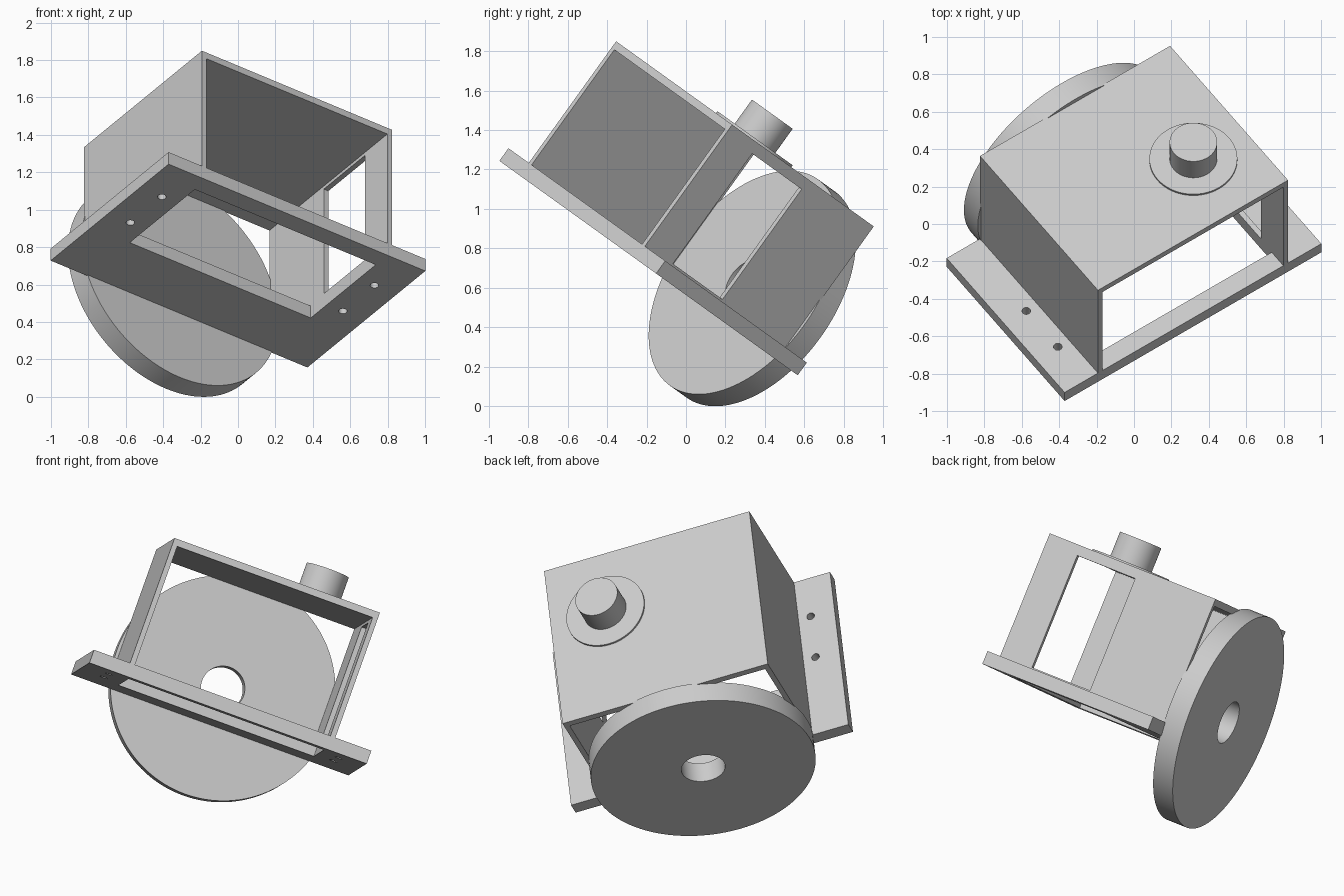
import bpy
import math
from mathutils import Matrix, Vector

default = bpy.data.objects.get("Cube")
if default:
    bpy.data.objects.remove(default, do_unlink=True)

# One plain grey for every part
grey = bpy.data.materials.new("light_grey")
grey.use_nodes = True
grey.diffuse_color = (0.6, 0.6, 0.6, 1)
grey.node_tree.nodes["Principled BSDF"].inputs["Base Color"].default_value = (0.6, 0.6, 0.6, 1)

# The whole assembly is modelled upright, then tilted as one
TILT = (Matrix.Translation((0, -0.19, 0.70))
        @ Matrix.Rotation(math.radians(-35.7), 4, 'X')
        @ Matrix.Rotation(math.radians(35.5), 4, 'Z'))


def box(name, low, high):
    low, high = Vector(low), Vector(high)
    bpy.ops.mesh.primitive_cube_add(size=1)
    ob = bpy.context.object
    ob.name = name
    size = high - low
    ob.data.transform(Matrix.Translation((low + high) / 2) @ Matrix.Diagonal((*size, 1)))
    return ob


def cylinder(name, radius, start, end, axis='Z', sides=64):
    start, end = Vector(start), Vector(end)
    bpy.ops.mesh.primitive_cylinder_add(vertices=sides, radius=radius, depth=(end - start).length)
    ob = bpy.context.object
    ob.name = name
    turn = Matrix.Rotation(math.pi / 2, 4, 'X') if axis == 'Y' else Matrix()
    ob.data.transform(Matrix.Translation((start + end) / 2) @ turn)
    return ob


def cut(ob, cutter):
    mod = ob.modifiers.new("cut", 'BOOLEAN')
    mod.operation = 'DIFFERENCE'
    mod.solver = 'EXACT'
    mod.object = cutter
    bpy.context.view_layer.objects.active = ob
    bpy.ops.object.modifier_apply(modifier=mod.name)
    bpy.data.objects.remove(cutter, do_unlink=True)


W, D, H = 0.624, 0.543, 0.838    # housing half width, half depth, height
BASE, WALL, ROOF = 0.079, 0.03, 0.04
INNER = W - WALL

# Base plate with a large opening and four screw holes
base = box("base_plate", (-0.843, -D, 0), (0.843, D, BASE))
cut(base, box("opening", (-INNER, -0.435, -1), (INNER, 0.163, 1)))
for x in (-0.698, 0.698):
    for y in (-0.277, 0.013):
        cut(base, cylinder("screw_hole", 0.023, (x, y, -1), (x, y, 1), sides=24))

# Housing: solid right wall, windowed left wall, roof
right_wall = box("right_wall", (-W, -D, BASE), (-INNER, D, H - ROOF))
left_wall = box("left_wall", (INNER, -D, BASE), (W, D, H - ROOF))
cut(left_wall, box("window", (0, -0.337, 0.09), (1, 0.043, 0.778)))
roof = box("roof", (-W, -D, H - ROOF), (W, D, H))

# Shaft and its flange on the roof
flange = cylinder("shaft_flange", 0.235, (0.29, -0.14, H), (0.29, -0.14, H + 0.012))
shaft = cylinder("shaft", 0.127, (0.29, -0.14, H), (0.29, -0.14, 1.0))

# Wheel with a bore, against the open back
wheel = cylinder("wheel", 0.644, (0, 0.535, 0.223), (0, 0.663, 0.223), 'Y', 128)
cut(wheel, cylinder("bore", 0.126, (0, 0, 0.223), (0, 1, 0.223), 'Y'))

# Finish: tilt, colour and shade
for ob in (base, right_wall, left_wall, roof, flange, shaft, wheel):
    ob.data.materials.clear()
    ob.data.materials.append(grey)
    ob.matrix_world = TILT
    bpy.ops.object.select_all(action='DESELECT')
    ob.select_set(True)
    bpy.context.view_layer.objects.active = ob
    if ob in (base, flange, shaft, wheel):
        bpy.ops.object.shade_smooth_by_angle(angle=math.radians(30))
